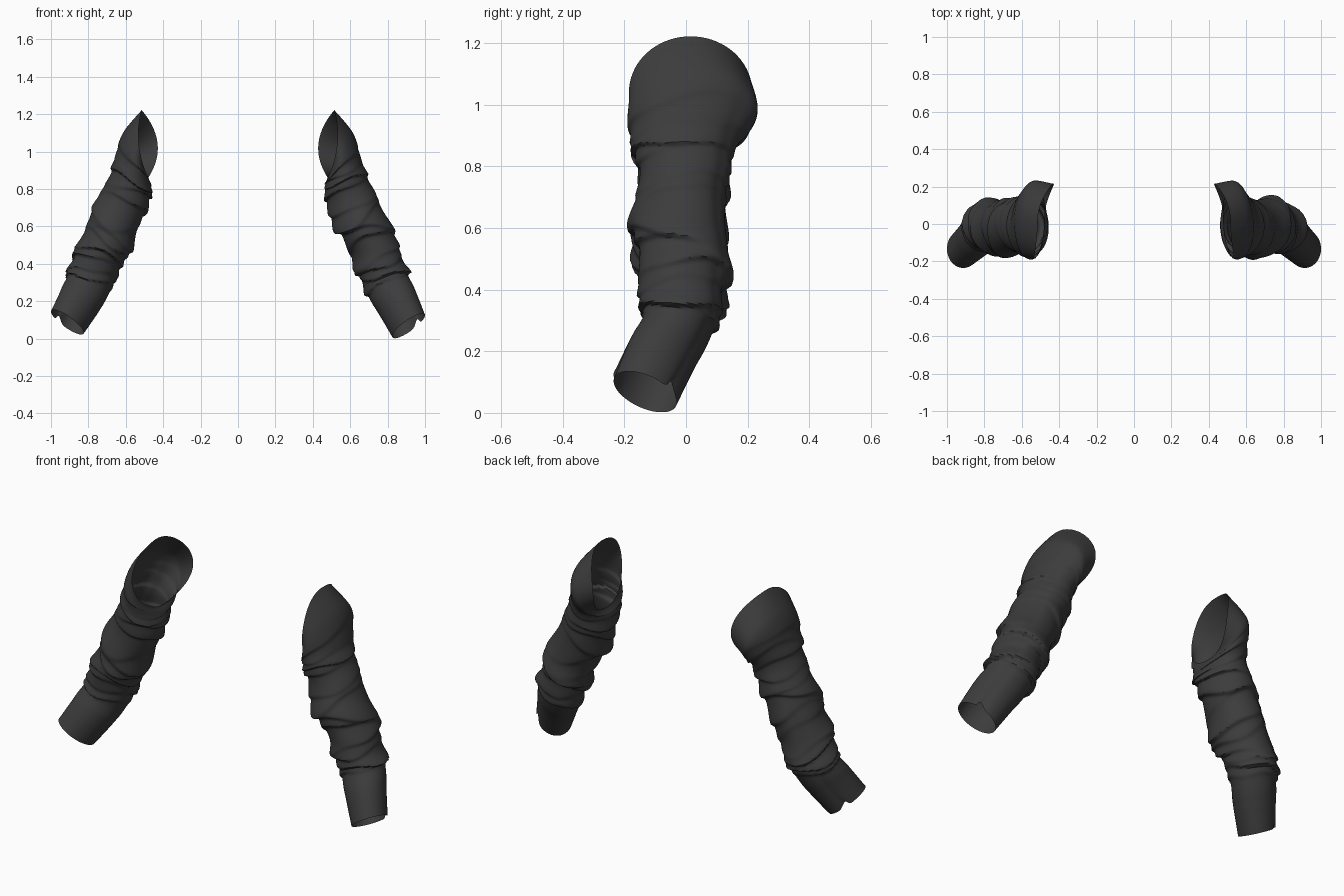
import bpy, math, random
from mathutils import Vector

if "Cube" in bpy.data.objects:
    bpy.data.objects.remove(bpy.data.objects["Cube"])

fabric = bpy.data.materials.new("charcoal_fabric")
fabric.diffuse_color = (0.045, 0.045, 0.046, 1)
fabric.use_nodes = True
fabric.node_tree.nodes["Principled BSDF"].inputs["Base Color"].default_value = fabric.diffuse_color

# Rings from cuff to armhole:
# outer x, outer z, inner x, inner z, front y, back y, skew of x by y, lift of front
RINGS = [
    (1.00, .125, .825, .012, -.235, -.03, 0, .035),
    (.955, .24, .755, .13, -.19, .03, 0, .03),
    (.91, .35, .675, .26, -.14, .10, 0, .02),
    (.87, .46, .635, .39, -.15, .12, 0, .01),
    (.82, .58, .58, .50, -.155, .13, 0, 0),
    (.77, .70, .525, .61, -.155, .13, 0, 0),
    (.73, .79, .485, .72, -.15, .13, 0, 0),
    (.68, .89, .465, .79, -.16, .15, 0, 0),
    (.65, 1.0, .465, .83, -.18, .195, 0, 0),
    (.605, 1.12, .475, .85, -.19, .235, -.01, 0),
    (.515, 1.222, .48, .86, -.185, .215, -.05, 0),
]
# Folds: ring position, slant, height, width
FOLDS = [
    (2.0, .10, .013, .25), (2.35, .18, .021, .35), (2.8, .25, .019, .40),
    (3.25, .28, .021, .50), (3.8, .38, .016, .60), (4.4, .40, .017, .60),
    (5.1, .45, .015, .70), (5.8, .30, .015, .60), (6.5, .20, .014, .55),
    (7.05, .15, .015, .40), (7.8, .30, .008, .50), (8.5, .25, .008, .60),
]
SEGMENTS, STEPS = 72, 14


def spline(u):
    """Smooth interpolation between the rings."""
    n = len(RINGS) - 1
    i = min(int(u), n - 1)
    f = u - i
    a, b, c, d = (RINGS[max(0, min(n, i + k))] for k in (-1, 0, 1, 2))
    return [q + .5 * f * (r - p + f * (2 * p - 5 * q + 4 * r - s
            + f * (3 * (q - r) + s - p))) for p, q, r, s in zip(a, b, c, d)]


def sleeve(name, side, seed, cuff_lift):
    rng = random.Random(seed)
    # each fold gets its own slant direction and a side where it is strongest
    folds = [(p + rng.uniform(-.08, .08), s, h, w, rng.uniform(0, 6.28),
              rng.uniform(0, 6.28), rng.uniform(0, 6.28)) for p, s, h, w in FOLDS]
    verts, faces = [], []
    rows = (len(RINGS) - 1) * STEPS + 1
    for r in range(rows):
        u = r / STEPS
        xo, zo, xi, zi, yf, yb, skew, lift = spline(u)
        centre = Vector(((xo + xi) / 2, (yf + yb) / 2, (zo + zi) / 2))
        across = Vector(((xo - xi) / 2, 0, (zo - zi) / 2))
        cuff = max(0, 1 - u)
        for k in range(SEGMENTS):
            a = 2 * math.pi * k / SEGMENTS
            c, s = math.cos(a), math.sin(a)
            p = centre + across * c + Vector((0, (yb - yf) / 2 * s, 0))
            p.x += skew * (s * abs(s) + .35 * s * s)
            p.z += cuff_lift * cuff - lift * s
            # wrinkles: soft above, sharp lip below
            bump = 0
            for pos, slant, height, width, d1, d2, d3 in folds:
                d = u - pos - slant * math.cos(a - d1) - .07 * math.sin(3 * a + d3)
                g = math.exp(-(d / (width if d > 0 else width * .22)) ** 2)
                bump += g * height * (.62 + .38 * math.cos(a - d2))
            fade = min(1, max(0, (u - 1.4) / .4)) * min(1, max(0, (10 - u) / .8))
            out = (p - centre).normalized()
            p += out * (bump * fade * 1.2 - .005 * fade)
            p.z -= bump * fade * .5
            # raised notch where the cuff seam ends, and a slight seam groove
            seam = math.exp(-((a - 1.0) / .18) ** 2)
            p.z += .035 * seam * cuff ** 2
            p -= out * .004 * seam * min(1, (10 - u) / 2)
            verts.append((side * p.x, p.y, max(0, p.z)))
    for r in range(rows - 1):
        for k in range(SEGMENTS):
            m = (k + 1) % SEGMENTS
            q = (r * SEGMENTS + k, r * SEGMENTS + m,
                 (r + 1) * SEGMENTS + m, (r + 1) * SEGMENTS + k)
            faces.append(q if side < 0 else q[::-1])
    mesh = bpy.data.meshes.new(name)
    mesh.from_pydata(verts, [], faces)
    # outward normals on the open tube
    f = mesh.polygons[SEGMENTS * (STEPS // 2)]
    if f.normal.x * side < 0:
        mesh.flip_normals()
    mesh.materials.append(fabric)
    obj = bpy.data.objects.new(name, mesh)
    bpy.context.collection.objects.link(obj)
    bpy.ops.object.select_all(action='DESELECT')
    obj.select_set(True)
    bpy.context.view_layer.objects.active = obj
    bpy.ops.object.shade_smooth_by_angle(angle=math.radians(40))


sleeve("right_sleeve", 1, 4, 0)
sleeve("left_sleeve", -1, 11, .02)
